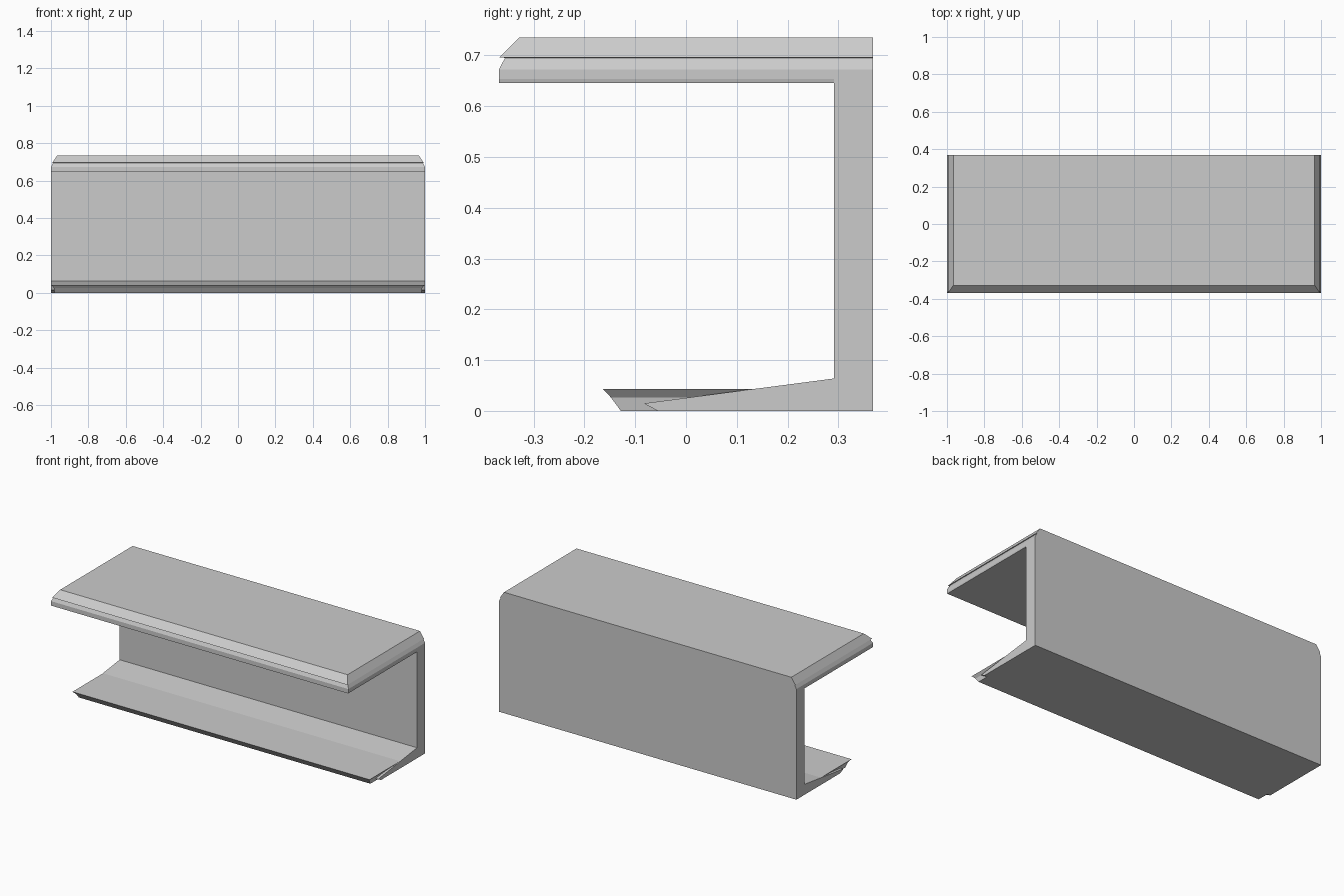
import bpy, bmesh

if "Cube" in bpy.data.objects:
    bpy.data.objects.remove(bpy.data.objects["Cube"])

BACK, FRONT = 0.368, -0.368


def finish(name, bm):
    bmesh.ops.recalc_face_normals(bm, faces=bm.faces[:])
    mesh = bpy.data.meshes.new(name)
    bm.to_mesh(mesh)
    bm.free()
    obj = bpy.data.objects.new(name, mesh)
    bpy.context.collection.objects.link(obj)
    return obj


def loft(name, loops):
    """Skin a stack of matching point loops and cap both ends."""
    bm = bmesh.new()
    rings = [[bm.verts.new(p) for p in loop] for loop in loops]
    n = len(rings[0])
    for a, b in zip(rings, rings[1:]):
        for i in range(n):
            j = (i + 1) % n
            bm.faces.new((a[i], a[j], b[j], b[i]))
    bm.faces.new(rings[0])
    bm.faces.new(rings[-1])
    return finish(name, bm)


def tiered_slab(name, tiers):
    """Slab flush at the back; each tier gives half width, front y and height."""
    return loft(name, [[(-w, BACK, z), (-w, y, z), (w, y, z), (w, BACK, z)]
                       for w, y, z in tiers])


# Overhanging top board with a grooved, bevelled edge
tiered_slab("top_board", [
    (0.998, FRONT, 0.645), (1.0, FRONT, 0.653), (1.0, FRONT, 0.672),
    (0.988, -0.356, 0.695), (0.993, FRONT, 0.6955), (0.966, -0.328, 0.735)])

# Back wall with clipped upper corners
half = [(1.0, 0.0), (1.0, 0.66), (0.988, 0.695), (0.966, 0.735)]
outline = half + [(-x, z) for x, z in reversed(half)]
loft("back_wall", [[(x, y, z) for x, z in outline] for y in (0.291, BACK)])

# Sloping floor wedge that runs down from the wall
wedge = [(BACK, 0.0), (-0.055, 0.0), (-0.083, 0.015), (0.291, 0.064), (BACK, 0.064)]
loft("floor_wedge", [[(x, y, z) for y, z in wedge] for x in (-1.0, 1.0)])

# Thin base board, undercut around its front and ends
tiered_slab("base_board", [
    (0.98, -0.128, 0.0), (0.985, -0.148, 0.027), (0.999, -0.163, 0.043)])
